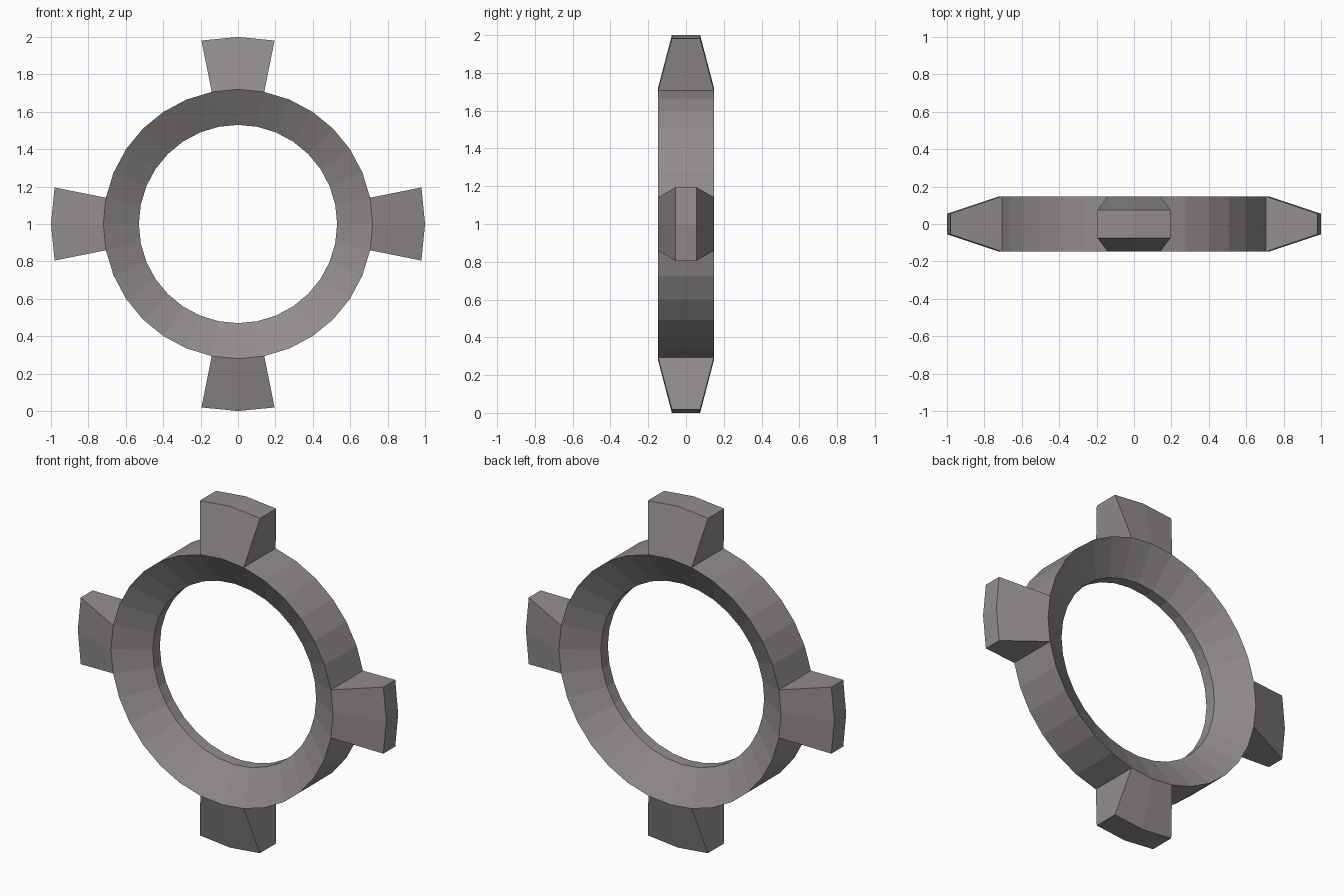
import bpy, bmesh, math

if "Cube" in bpy.data.objects:
    bpy.data.objects.remove(bpy.data.objects["Cube"])

SEGMENTS = 32
CENTRE_Z = 1.0
RING_R, TOOTH_R = 0.72, 1.0
# Ring cross-section as (radius, y): flat rim, bevelled sides, narrow bore
PROFILE = [(0.72, -0.148), (0.72, 0.148), (0.53, 0.033), (0.53, -0.033)]

metal = bpy.data.materials.new("warm_grey_metal")
metal.diffuse_color = (0.29, 0.265, 0.267, 1)
metal.use_nodes = True
metal.node_tree.nodes["Principled BSDF"].inputs["Base Color"].default_value = metal.diffuse_color

bm = bmesh.new()

# Ring swept around the y axis
loops = []
for i in range(SEGMENTS):
    a = 2 * math.pi * i / SEGMENTS
    loops.append([bm.verts.new((r * math.cos(a), y, r * math.sin(a))) for r, y in PROFILE])
rim = []
for i in range(SEGMENTS):
    p, q = loops[i], loops[(i + 1) % SEGMENTS]
    for k in range(4):
        n = (k + 1) % 4
        face = bm.faces.new((p[k], p[n], q[n], q[k]))
        if k == 0:
            rim.append(face)

# Four tapered teeth, each pulled out of two rim faces
for quarter in range(4):
    half_depth = 0.055 if quarter % 2 == 0 else 0.075
    first = quarter * SEGMENTS // 4
    out = bmesh.ops.extrude_face_region(bm, geom=[rim[first - 1], rim[first]])
    for v in out["geom"]:
        if isinstance(v, bmesh.types.BMVert):
            v.co.x *= TOOTH_R / RING_R
            v.co.z *= TOOTH_R / RING_R
            v.co.y = math.copysign(half_depth, v.co.y)

bmesh.ops.translate(bm, verts=bm.verts, vec=(0, 0, CENTRE_Z))
bmesh.ops.recalc_face_normals(bm, faces=bm.faces)

mesh = bpy.data.meshes.new("toothed_ring")
bm.to_mesh(mesh)
bm.free()
mesh.materials.append(metal)
bpy.context.collection.objects.link(bpy.data.objects.new("toothed_ring", mesh))
